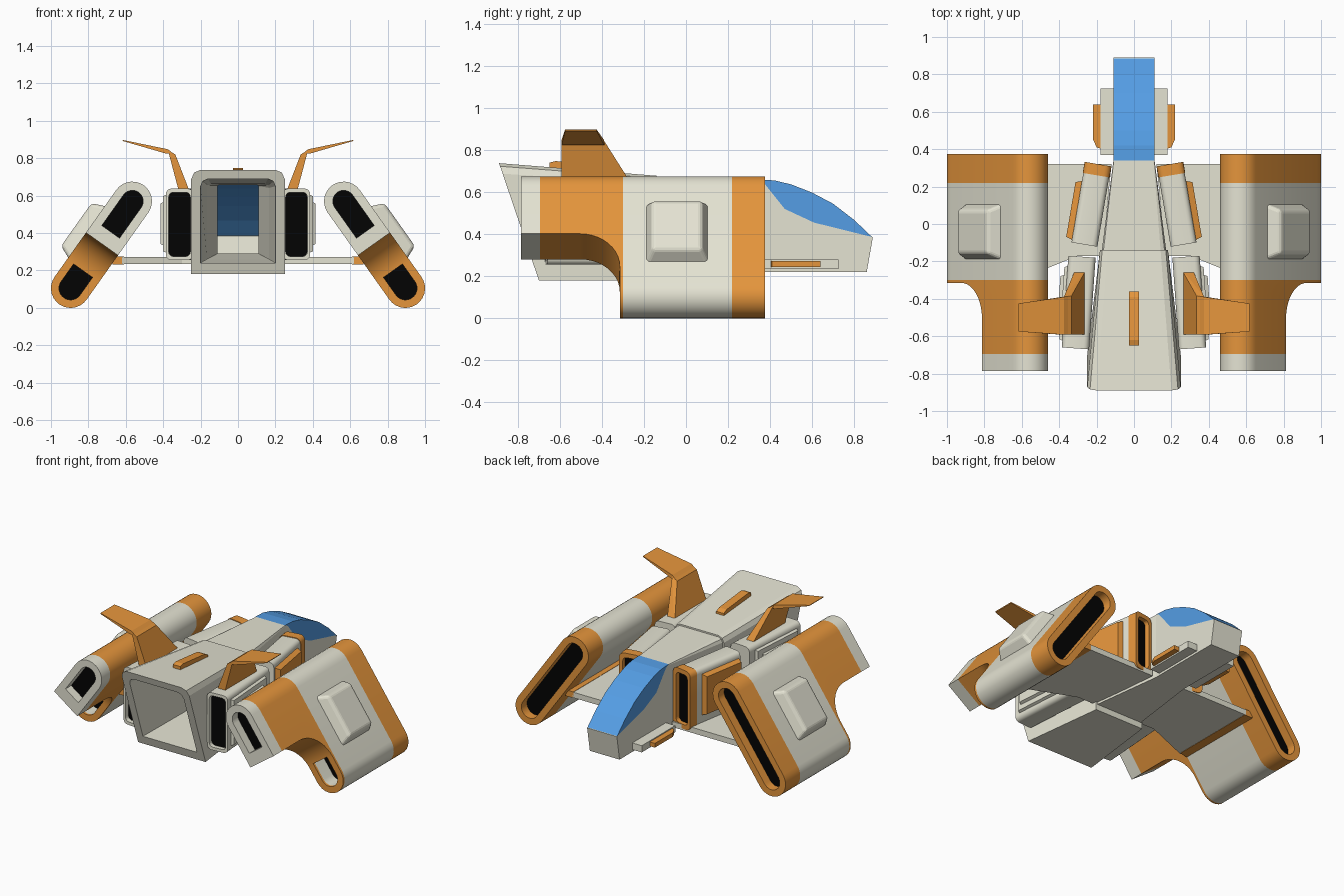
import bpy, bmesh, math
from mathutils import Vector

if "Cube" in bpy.data.objects:
    bpy.data.objects.remove(bpy.data.objects["Cube"])


def material(name, rgb):
    m = bpy.data.materials.new(name)
    m.diffuse_color = (*rgb, 1)
    m.use_nodes = True
    m.node_tree.nodes["Principled BSDF"].inputs["Base Color"].default_value = m.diffuse_color
    return m


GREY = material("warm grey", (0.78, 0.77, 0.65))
ORANGE = material("orange", (0.78, 0.30, 0.045))
BLUE = material("canopy blue", (0.09, 0.34, 0.78))
BLACK = material("black", (0.001, 0.001, 0.001))


def finish(name, bm, mat, mirror=False, smooth=False):
    bmesh.ops.recalc_face_normals(bm, faces=bm.faces)
    me = bpy.data.meshes.new(name)
    bm.to_mesh(me)
    bm.free()
    me.materials.append(mat)
    ob = bpy.data.objects.new(name, me)
    bpy.context.collection.objects.link(ob)
    if smooth:
        soften(ob)
    if mirror:
        ob.modifiers.new("Mirror", 'MIRROR').use_mirror_merge = False
    return ob


def soften(ob):
    ob.data.shade_smooth()
    ob.data.set_sharp_from_angle(angle=math.radians(30))


def prism(name, pts, t0, t1, frame, mat, skip=(), **kw):
    """Extrude a 2D outline between t0 and t1; skip leaves out side walls."""
    bm = bmesh.new()
    a = [bm.verts.new(frame(p, q, t0)) for p, q in pts]
    b = [bm.verts.new(frame(p, q, t1)) for p, q in pts]
    bm.faces.new(a)
    bm.faces.new(b[::-1])
    n = len(pts)
    for i in range(n):
        if i not in skip:
            j = (i + 1) % n
            bm.faces.new((a[i], b[i], b[j], a[j]))
    return finish(name, bm, mat, **kw)


def hull(name, pts, mat, **kw):
    bm = bmesh.new()
    for p in pts:
        bm.verts.new(p)
    bmesh.ops.convex_hull(bm, input=bm.verts)
    bmesh.ops.dissolve_limit(bm, angle_limit=0.01, verts=bm.verts, edges=bm.edges)
    return finish(name, bm, mat, **kw)


def blister(name, frame, p0, p1, q0, q1, t0, t1, inset, mat, bevel=0.0):
    pts = [frame(p, q, t0) for p in (p0, p1) for q in (q0, q1)]
    pts += [frame(p, q, t1) for p in (p0 + inset, p1 - inset) for q in (q0 + inset, q1 - inset)]
    ob = hull(name, pts, mat, mirror=True)
    if bevel:
        b = ob.modifiers.new("Bevel", 'BEVEL')
        b.width, b.segments = bevel, 3


def cut(ob, cutter):
    m = ob.modifiers.new("Cut", 'BOOLEAN')
    m.operation, m.solver, m.object = 'DIFFERENCE', 'EXACT', cutter
    bpy.context.view_layer.objects.active = ob
    bpy.ops.object.modifier_apply(modifier=m.name)
    bpy.data.objects.remove(cutter)


def arc(cx, cy, r, a0, a1, n=8):
    return [(cx + r * math.cos(math.radians(a0 + (a1 - a0) * i / n)),
             cy + r * math.sin(math.radians(a0 + (a1 - a0) * i / n))) for i in range(n + 1)]


def slot(u0, u1, r, round0=True, round1=True):
    left = arc(u0, 0, r, 90, 270, 14) if round0 else [(u0, r), (u0, -r)]
    right = arc(u1, 0, r, -90, 90, 14) if round1 else [(u1, -r), (u1, r)]
    return left + right


def round_rect(hw, z0, z1, r):
    return (arc(hw - r, z1 - r, r, 0, 90, 4) + arc(r - hw, z1 - r, r, 90, 180, 4)
            + arc(r - hw, z0 + r, r, 180, 270, 4) + arc(hw - r, z0 + r, r, 270, 360, 4))


side = lambda y, z, x: (x, y, z)     # side profile extruded across
plan = lambda x, y, z: (x, y, z)     # plan outline extruded upward

# Hollow fuselage: lofted rings, outer skin then back inside from the rear rim
def ring(y, w, z0, z1, c, slant=0.0):
    sect = [(-w, z0), (w, z0), (w, z1 - c), (w - c * .3, z1 - c * .3), (w - c, z1),
            (c - w, z1), (c * .3 - w, z1 - c * .3), (-w, z1 - c)]
    return [(x, y - slant * (z - .18), z) for x, z in sect]


bm = bmesh.new()
rings = [[bm.verts.new(v) for v in r] for r in (
    ring(.34, .11, .22, .66, .006), ring(-.14, .172, .22, .668, .03),
    ring(-.14, .182, .18, .678, .04), ring(-.70, .25, .18, .738, .05, .34),
    ring(-.70, .20, .24, .69, .04, .34), ring(-.16, .166, .26, .662, .02),
    ring(.335, .109, .29, .656, .005))]
for a, b in zip(rings, rings[1:]):
    for i in range(8):
        j = (i + 1) % 8
        bm.faces.new((a[i], a[j], b[j], b[i]))
finish("fuselage", bm, GREY)

# Nose and canopy, open shells so the glass shows through the hollow hull
sill = [(.885, .387), (.61, .455), (.47, .52), (.37, .645), (.34, .66)]
prism("nose", [(.34, .22), (.86, .22), (.889, .385)] + sill, -.11, .11, side, GREY, skip=(3, 4, 5, 6, 7))
glass = [(.42, .656), (.50, .637), (.60, .598), (.70, .545), (.80, .468)]
prism("canopy", sill + glass, -.11, .11, side, BLUE, skip=(0, 1, 2, 3))
prism("nose_side_step", [(.109, .37), (.18, .37), (.18, .725), (.109, .725)], .235, .28, plan, GREY, mirror=True)
prism("nose_side_light", [(.17, .40), (.20, .41), (.218, .45), (.218, .64), (.17, .64)],
      .245, .273, plan, ORANGE, mirror=True)
prism("roof_bar", [(-.65, .70), (-.36, .68), (-.36, .71), (-.39, .725), (-.62, .748), (-.65, .74)],
      -.028, .028, side, ORANGE)

# Wing plate with orange roots at the pods
prism("wing_plate", [(.12, .32), (.62, .32), (.62, -.30), (.30, -.17), (.17, -.17)],
      .235, .272, plan, GREY, mirror=True)
prism("wing_root", [(.61, .32), (.67, .32), (.67, -.30), (.61, -.29)], .233, .274, plan, ORANGE, mirror=True)

# Tail fins: leaning post and swept blade
hull("fin_post", [(x, y, z) for x, z, yf in ((.25, .60, -.235), (.31, .60, -.235), (.335, .82, -.385), (.375, .845, -.39))
                  for y in (yf, -.592)], ORANGE, mirror=True)
hull("fin_blade", [(x, y, z) for x, z, yf, yb in ((.345, .825, -.385, -.592), (.375, .848, -.39, -.592),
                                                  (.385, .825, -.39, -.592), (.617, .898, -.425, -.575),
                                                  (.615, .892, -.425, -.575)) for y in (yf, yb)],
     ORANGE, mirror=True)


# Inner engines: tilted boxes along the hull with recessed black openings
def engine_frame(p0, p1):
    o = Vector((*p0, 0))
    d = (Vector((*p1, 0)) - o).normalized()
    n = Vector((-d.y, d.x, 0))
    return (lambda w, z, t: o + n * w + d * t + Vector((0, 0, z))), (Vector((*p1, 0)) - o).length


fr, length = engine_frame((.192, .32), (.265, -.11))
prism("front_engine", round_rect(.07, .25, .635, .03), .055, length, fr, GREY, mirror=True, smooth=True)
lip = prism("intake_lip", round_rect(.073, .246, .64, .035), 0, .06, fr, ORANGE, smooth=True)
cut(lip, prism("cutter", round_rect(.048, .275, .61, .025), -.1, .035, fr, GREY))
lip.modifiers.new("Mirror", 'MIRROR').use_mirror_merge = False
prism("intake_dark", round_rect(.05, .273, .612, .025), .03, .036, fr, BLACK, mirror=True)
out = lambda t, z, w: fr(w, z, t)
blister("front_engine_panel", out, .10, length - .01, .32, .60, .06, .103, .015, ORANGE)

fr2, length2 = engine_frame((.278, -.175), (.313, -.665))
rear = prism("rear_engine", round_rect(.073, .255, .638, .03), 0, length2, fr2, GREY, smooth=True)
cut(rear, prism("cutter", round_rect(.058, .275, .618, .025), length2 - .035, 1, fr2, GREY))
rear.modifiers.new("Mirror", 'MIRROR').use_mirror_merge = False
prism("exhaust_dark", round_rect(.06, .273, .62, .025), length2 - .037, length2 - .03, fr2, BLACK, mirror=True)
out2 = lambda t, z, w: fr2(w, z, t)
blister("rear_engine_panel", out2, .05, .46, .29, .61, .06, .09, .012, GREY)
blister("rear_engine_plate", out2, .10, .43, .33, .57, .08, .108, .012, GREY)

# Outer pods: u runs down the slanted section, v is outward
UX, UZ, VX, VZ = .579, -.816, .816, .579
pod_frame = lambda u, v, y: (.565 + UX * u + VX * v, y, .57 + UZ * u + VZ * v)
pod_side = lambda u, y, v: pod_frame(u, v, y)
pod = prism("outer_pod", slot(0, .57, .105), -.785, .375, pod_frame, GREY)
notch = [(.28, -.95)] + arc(.47, -.505, .19, 180, 90, 10) + [(.85, -.315), (.85, -.95)]
cut(pod, prism("cutter", notch, -.3, .3, pod_side, GREY))
for nm, shape, y0, y1, yb in (("pod_intake_dark", (0, .57, .062), .31, .5, .312),
                              ("pod_upper_exhaust_dark", (0, .20, .058, True, False), -.9, -.72, -.722),
                              ("pod_lower_exhaust_dark", (.455, .57, .062, False, True), -.6, -.20, -.202)):
    cut(pod, prism("cutter", slot(*shape), y0, y1, pod_frame, GREY))
    prism(nm, slot(*shape), yb - .003, yb + .003, pod_frame, BLACK, mirror=True)

# Pod stripes: split at the stripe lines, colour by y
pod.data.materials.append(ORANGE)
bm = bmesh.new()
bm.from_mesh(pod.data)
for y in (.22, -.30, -.695):
    bmesh.ops.bisect_plane(bm, geom=bm.verts[:] + bm.edges[:] + bm.faces[:],
                           plane_co=(0, y, 0), plane_no=(0, 1, 0))
for f in bm.faces:
    y = f.calc_center_median().y
    f.material_index = int(y > .22 or -.695 < y < -.30)
bm.to_mesh(pod.data)
bm.free()
soften(pod)
pod.modifiers.new("Mirror", 'MIRROR').use_mirror_merge = False
blister("pod_blister", pod_side, .10, .45, -.195, .11, .09, .172, .035, GREY, .018)
